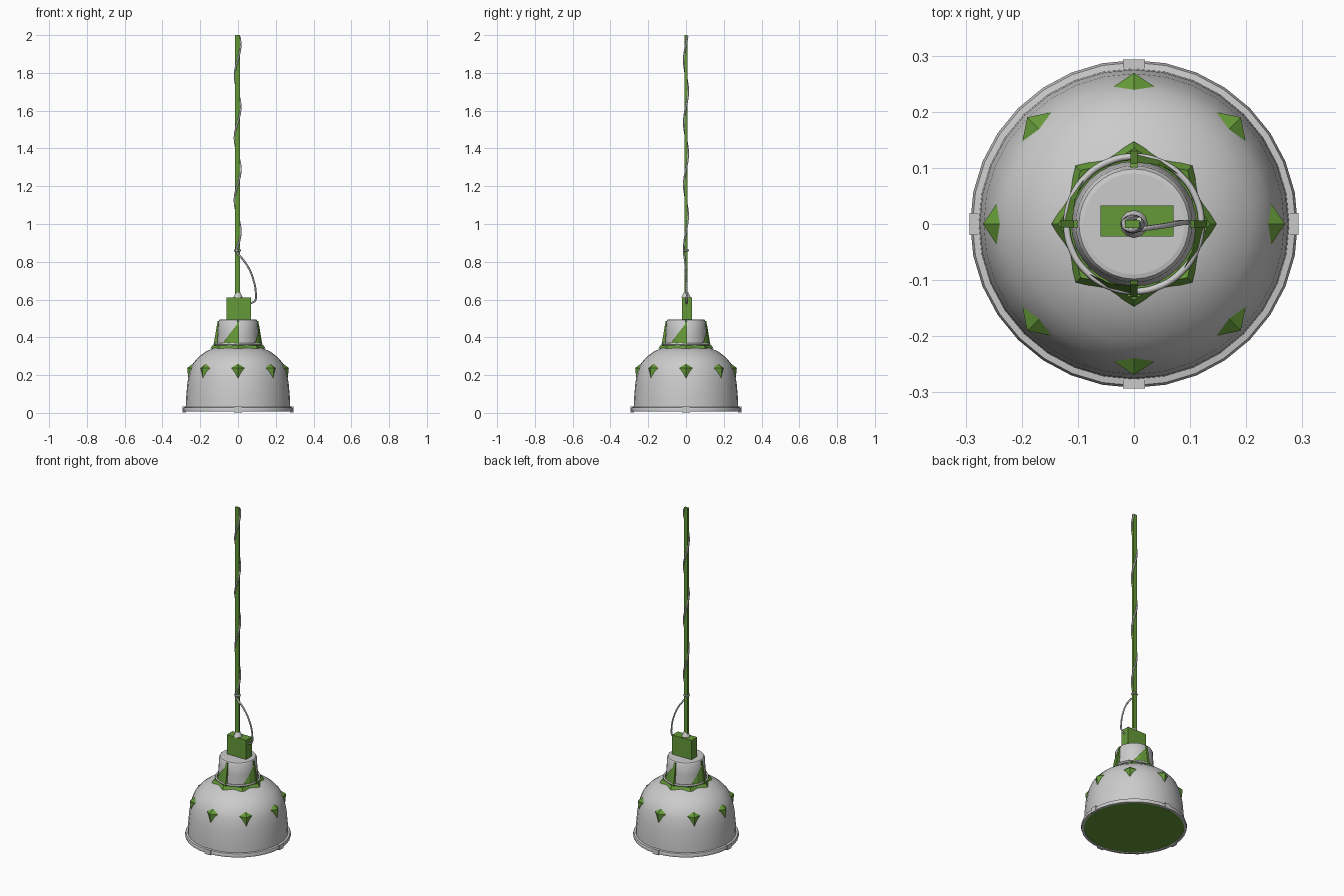
import bpy, bmesh
from math import sin, cos, pi, radians

if "Cube" in bpy.data.objects:
    bpy.data.objects.remove(bpy.data.objects["Cube"])

green = bpy.data.materials.new("green_metal")
green.diffuse_color = (0.13, 0.32, 0.04, 1)
green.use_nodes = True
green.node_tree.nodes["Principled BSDF"].inputs["Base Color"].default_value = green.diffuse_color


def make(name, verts, faces, mat=None, smooth=None):
    me = bpy.data.meshes.new(name)
    me.from_pydata(verts, [], faces)
    bm = bmesh.new()
    bm.from_mesh(me)
    bmesh.ops.remove_doubles(bm, verts=bm.verts, dist=1e-5)
    bmesh.ops.recalc_face_normals(bm, faces=bm.faces)
    bm.to_mesh(me)
    bm.free()
    ob = bpy.data.objects.new(name, me)
    bpy.context.collection.objects.link(ob)
    if mat:
        me.materials.append(mat)
    if smooth:
        bpy.ops.object.select_all(action='DESELECT')
        ob.select_set(True)
        bpy.context.view_layer.objects.active = ob
        bpy.ops.object.shade_smooth_by_angle(angle=radians(smooth))
    return ob


def polar(r, a, z, side=0.0):
    """Point at radius r and angle a, shifted sideways."""
    return (r * cos(a) - side * sin(a), r * sin(a) + side * cos(a), z)


def lathe(name, profile, n=32, closed=False, mat=None):
    m = len(profile)
    verts = [polar(r, 2 * pi * i / n, z) for i in range(n) for r, z in profile]
    faces = [(i * m + j, (i + 1) % n * m + j,
              (i + 1) % n * m + (j + 1) % m, i * m + (j + 1) % m)
             for i in range(n) for j in range(m if closed else m - 1)]
    return make(name, verts, faces, mat, 40)


def box(name, x0, x1, y0, y1, z0, z1, mat=None):
    v = [(x, y, z) for x in (x0, x1) for y in (y0, y1) for z in (z0, z1)]
    f = [(0, 1, 3, 2), (4, 6, 7, 5), (0, 4, 5, 1),
         (2, 3, 7, 6), (0, 2, 6, 4), (1, 5, 7, 3)]
    return make(name, v, f, mat)


def disc(name, r, z, n=32, mat=None):
    return make(name, [polar(r, 2 * pi * i / n, z) for i in range(n)],
                [tuple(range(n))], mat)


def cable(name, pts, radius, cyclic=False):
    cu = bpy.data.curves.new(name, 'CURVE')
    cu.dimensions = '3D'
    cu.bevel_depth = radius
    cu.bevel_resolution = 1
    cu.resolution_u = 4
    cu.use_fill_caps = True
    sp = cu.splines.new('BEZIER')
    sp.bezier_points.add(len(pts) - 1)
    for bp, p in zip(sp.bezier_points, pts):
        bp.co = p
        bp.handle_left_type = bp.handle_right_type = 'AUTO'
    sp.use_cyclic_u = cyclic
    ob = bpy.data.objects.new(name, cu)
    bpy.context.collection.objects.link(ob)
    return ob


# bell shade and its rolled rim
lathe("shade", [(0.277, 0.025), (0.275, 0.08), (0.268, 0.16), (0.256, 0.22),
                (0.238, 0.263), (0.208, 0.297), (0.17, 0.325), (0.13, 0.343),
                (0.10, 0.35)])
lathe("shade_rim", [(0.276, 0.008), (0.290, 0.008), (0.292, 0.018),
                    (0.288, 0.029), (0.276, 0.031)], closed=True)
disc("light_cover", 0.28, 0.012, mat=green)

# small clips on the rim
for k in range(4):
    a = k * pi / 2
    c = [polar(r, a, z, s) for r in (0.276, 0.293) for s in (-0.02, 0.02)
         for z in (0.003, 0.033)]
    make("rim_clip", c, [(0, 1, 3, 2), (4, 6, 7, 5), (0, 4, 5, 1),
                         (2, 3, 7, 6), (0, 2, 6, 4), (1, 5, 7, 3)])

# neck with bevelled top
lathe("neck", [(0.112, 0.345), (0.107, 0.42), (0.104, 0.484),
               (0.098, 0.493), (0.09, 0.495)])
disc("neck_top", 0.09, 0.495)
cable("neck_wire", [polar(0.120, i * pi / 8, 0.365) for i in range(16)], 0.006, True)

# eight-pointed collar round the neck
v, f = [], []
for i in range(16):
    a = i * pi / 8
    r = 0.147 if i % 2 == 0 else 0.127
    v += [polar(0.112, a, 0.355), polar(r - 0.012, a, 0.358), polar(r, a, 0.340)]
    for j in range(2):
        p, q = i * 3 + j, (i + 1) % 16 * 3 + j
        f.append((p, q, q + 1, p + 1))
make("collar", v, f, green)

# four upright ribs and slanted panels beside them
for k in range(4):
    a = k * pi / 2
    v = [polar(r, a, z, s) for s in (-0.006, 0.006)
         for r, z in ((0.09, 0.493), (0.108, 0.485), (0.132, 0.345), (0.105, 0.345))]
    make("rib", v, [(0, 1, 2, 3), (7, 6, 5, 4), (0, 4, 5, 1),
                    (1, 5, 6, 2), (2, 6, 7, 3), (3, 7, 4, 0)], green)
    b = a - pi / 4
    m = a - pi / 8
    make("panel", [polar(0.11, a, 0.475), polar(0.126, a, 0.36),
                   polar(0.124, m, 0.36), polar(0.122, b, 0.36),
                   polar(0.114, m, 0.42)],
         [(0, 1, 2, 4), (4, 2, 3)], green)

# eight kite studs round the shade
for k in range(8):
    a = k * pi / 4
    v = [polar(0.230, a, 0.267), polar(0.234, a, 0.238, -0.053),
         polar(0.262, a, 0.170), polar(0.234, a, 0.238, 0.053),
         polar(0.269, a, 0.238)]
    make("stud", v, [(0, 1, 4), (1, 2, 4), (2, 3, 4), (3, 0, 4),
                     (0, 3, 2, 1)], green)

# junction box, rod and rod foot
box("junction_box", -0.06, 0.07, -0.022, 0.033, 0.492, 0.612, green)
box("hanging_rod", -0.016, 0.010, -0.007, 0.007, 0.61, 2.0, green)
lathe("rod_foot", [(0.025, 0.61), (0.022, 0.618), (0.012, 0.638)], 12)

# cable spiralling down the rod, then looping out to the box
pts = []
for i in range(31):
    z = 1.992 - i * 0.0365
    t = 2 * pi * (z - 1.95) / 0.33
    pts.append((-0.002 + 0.016 * cos(t), 0.011 * sin(t), z))
pts += [(-0.008, -0.012, 0.855), (0.02, -0.008, 0.82), (0.055, -0.003, 0.77),
        (0.083, 0.002, 0.70), (0.094, 0.003, 0.64), (0.091, 0.003, 0.595),
        (0.068, 0.003, 0.58)]
cable("power_cable", pts, 0.005)
cable("cable_tie", [(-0.003 + 0.015 * cos(i * pi / 4), 0.012 * sin(i * pi / 4), 0.86)
                    for i in range(8)], 0.005, True)
